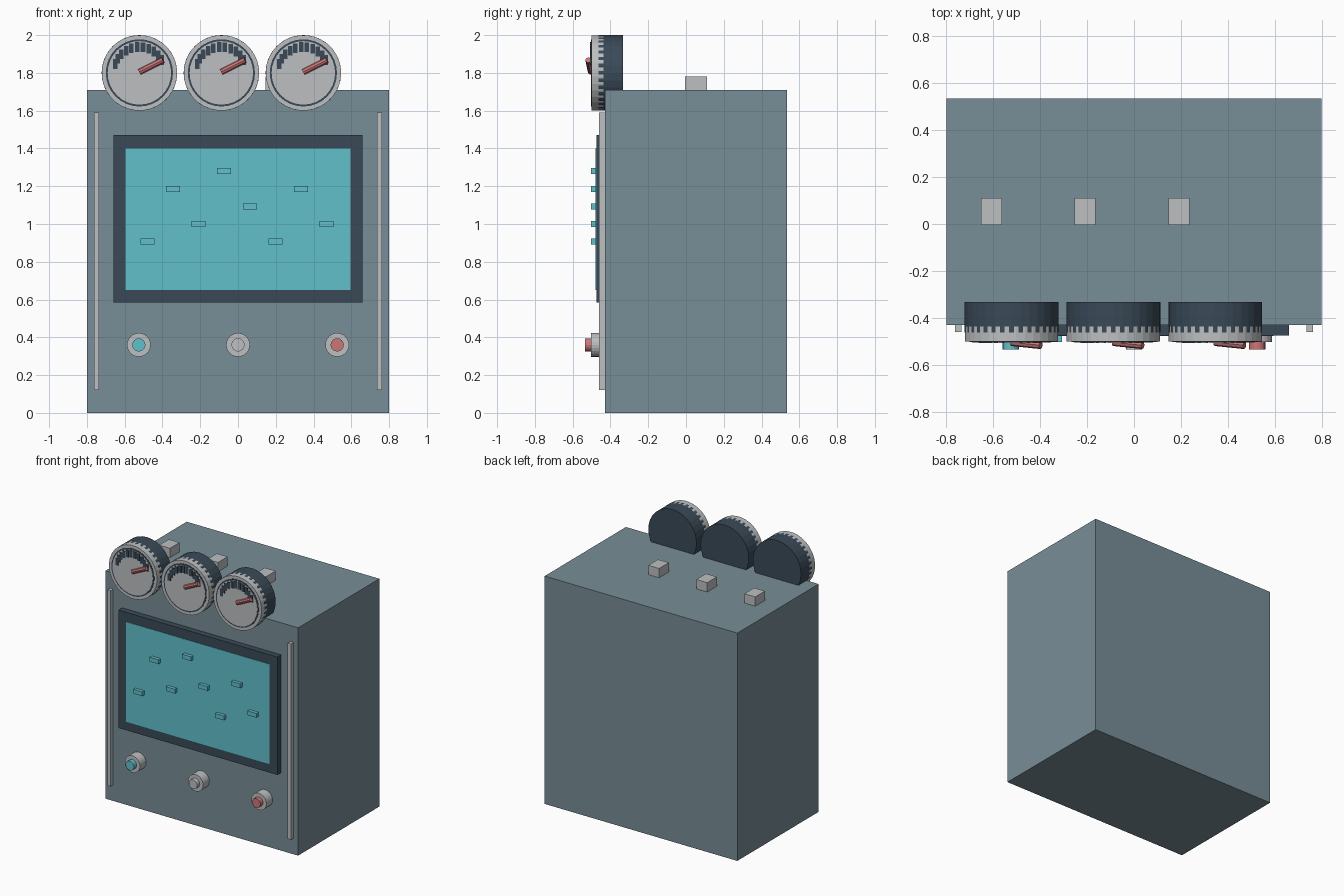
import bpy, bmesh
from math import pi, cos, sin, radians
from mathutils import Matrix, Vector

cube = bpy.data.objects.get("Cube")
if cube:
    bpy.data.objects.remove(cube, do_unlink=True)


def material(name, rgb):
    lin = [((c / 255 + 0.055) / 1.055) ** 2.4 for c in rgb]
    m = bpy.data.materials.new(name)
    m.use_nodes = True
    m.diffuse_color = (*lin, 1)
    m.node_tree.nodes["Principled BSDF"].inputs["Base Color"].default_value = (*lin, 1)
    return m


STEEL = material("blue grey steel", (120, 142, 151))
DARK = material("dark slate", (58, 74, 88))
LIGHT = material("light grey metal", (188, 191, 193))
CYAN = material("screen cyan", (98, 192, 203))
RED = material("soft red", (206, 118, 120))


def finish(name, bm, mat):
    mesh = bpy.data.meshes.new(name)
    bm.to_mesh(mesh)
    bm.free()
    mesh.materials.append(mat)
    ob = bpy.data.objects.new(name, mesh)
    bpy.context.collection.objects.link(ob)
    return ob


def box(name, mat, x, y, z):
    """Box from (low, high) ranges on each axis."""
    bm = bmesh.new()
    bmesh.ops.create_cube(bm, size=1)
    for v in bm.verts:
        v.co = [r[0] + (c + 0.5) * (r[1] - r[0]) for c, r in zip(v.co, (x, y, z))]
    return finish(name, bm, mat)


def rod(name, mat, start, end, radius, sides, turn=0):
    """Capped cylinder between two points."""
    a, b = Vector(start), Vector(end)
    bm = bmesh.new()
    place = (Matrix.Translation((a + b) / 2)
             @ (b - a).to_track_quat('Z', 'Y').to_matrix().to_4x4()
             @ Matrix.Rotation(turn, 4, 'Z'))
    bmesh.ops.create_cone(bm, cap_ends=True, segments=sides, radius1=radius,
                          radius2=radius, depth=(b - a).length, matrix=place)
    return finish(name, bm, mat)


def disc(name, mat, x, z, y0, y1, radius, sides=32, turn=0):
    return rod(name, mat, (x, y0, z), (x, y1, z), radius, sides, turn)


# Cabinet, with side trim rails
FRONT = -0.43
box("cabinet", STEEL, (-0.8, 0.8), (FRONT, 0.534), (0, 1.71))
for side, s in (("left", 1), ("right", -1)):
    box(side + "_trim_rail", LIGHT, sorted((s * 0.735, s * 0.762)), (-0.46, FRONT), (0.12, 1.59))

# Screen: frame, glass and raised blips
box("screen_frame", DARK, (-0.66, 0.66), (-0.475, FRONT), (0.585, 1.47))
box("screen_glass", CYAN, (-0.595, 0.595), (-0.478, -0.472), (0.65, 1.4))
blips = [(-0.48, 0.908), (-0.344, 1.185), (-0.21, 1.0), (-0.074, 1.28),
         (0.063, 1.093), (0.198, 0.908), (0.333, 1.185), (0.468, 1.0)]
for i, (x, z) in enumerate(blips):
    box(f"screen_blip_{i + 1}", CYAN, (x - 0.037, x + 0.037), (-0.503, -0.475),
        (z - 0.016, z + 0.016))

# Push buttons on round bases
for name, x, mat in (("right", -0.525, CYAN), ("middle", 0, LIGHT), ("left", 0.525, RED)):
    disc(name + "_button_base", LIGHT, x, 0.36, FRONT, -0.503, 0.063, 24)
    disc(name + "_button_cap", mat, x, 0.36, -0.5, -0.534, 0.035, 16)

# Dial gauges along the top edge
for name, x in (("right", -0.522), ("middle", -0.088), ("left", 0.346)):
    z = 1.8
    disc(name + "_gauge_housing", DARK, x, z, -0.333, -0.463, 0.2)
    disc(name + "_gauge_bezel", LIGHT, x, z, -0.437, -0.5, 0.2, turn=pi / 32)
    disc(name + "_gauge_ring", DARK, x, z, -0.498, -0.502, 0.178)
    disc(name + "_gauge_face", LIGHT, x, z, -0.5, -0.504, 0.168)
    for i in range(11):
        a = radians(160 - i * 13)
        tx, tz = x + 0.137 * cos(a), z + 0.137 * sin(a)
        box(f"{name}_gauge_tick_{i + 1}", DARK, (tx - 0.012, tx + 0.012),
            (-0.508, -0.5), (tz - 0.026, tz + 0.026))
    rod(name + "_gauge_needle", RED, (x, -0.504, z + 0.005), (x + 0.125, -0.517, z + 0.068), 0.016, 8)

# Small vents on the roof
for i, x in enumerate((-0.607, -0.208, 0.191)):
    box(f"roof_vent_{i + 1}", LIGHT, (x - 0.045, x + 0.045), (-0.005, 0.11), (1.7, 1.78))
